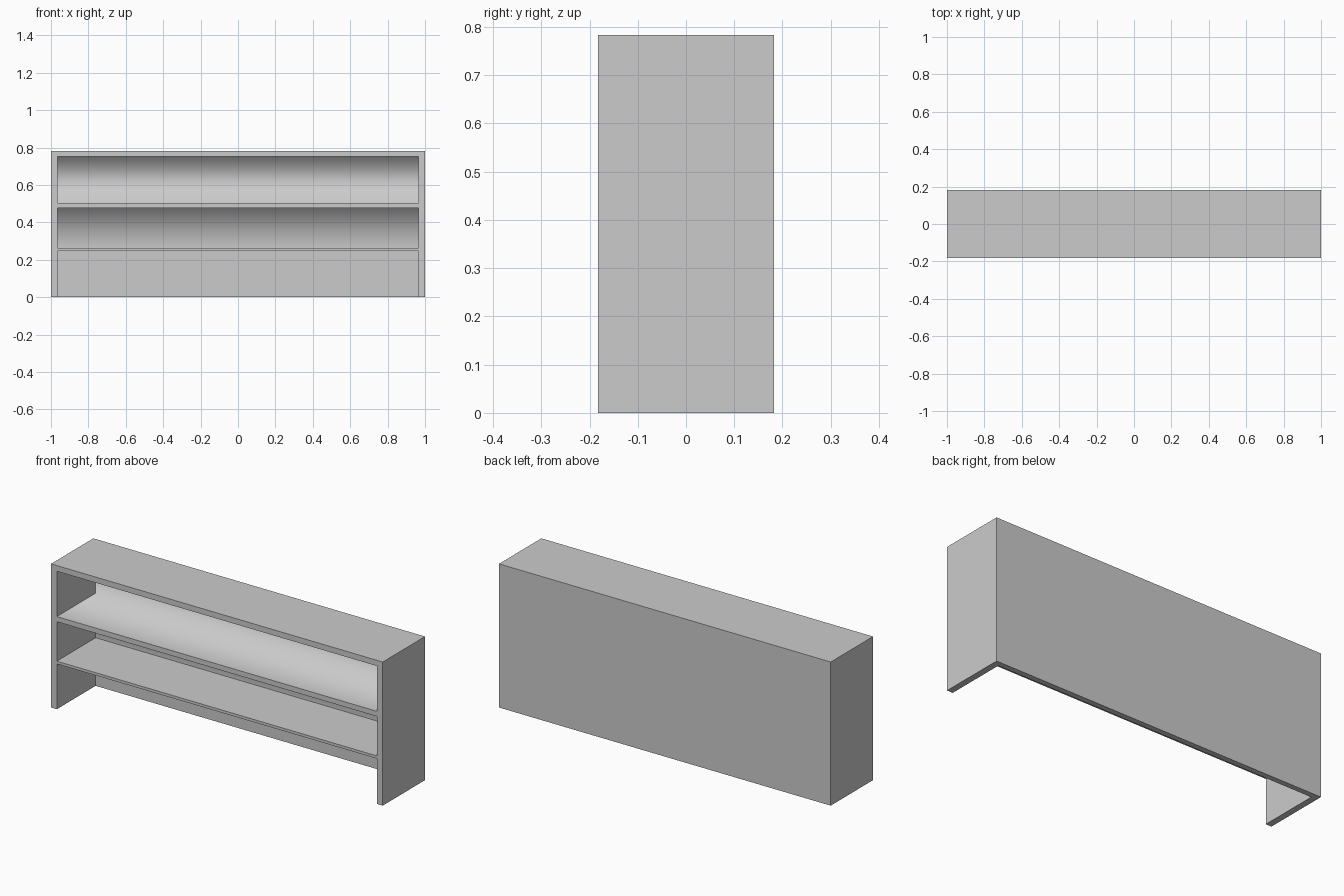
import bpy, bmesh

if "Cube" in bpy.data.objects:
    bpy.data.objects.remove(bpy.data.objects["Cube"])

W, D, H = 1.0, 0.182, 0.783      # half width, half depth, height
SIDE, BACK = 0.035, 0.03         # panel thicknesses
INNER = W - SIDE
YB = D - BACK                    # inner face of the back panel


def finish(name, bm):
    bmesh.ops.recalc_face_normals(bm, faces=bm.faces)
    mesh = bpy.data.meshes.new(name)
    bm.to_mesh(mesh)
    bm.free()
    obj = bpy.data.objects.new(name, mesh)
    bpy.context.collection.objects.link(obj)
    return obj


def extrude_x(name, profile, x0, x1, smooth=()):
    """Sweep a (y, z) outline along x; listed outline segments shade smooth."""
    bm = bmesh.new()
    a = [bm.verts.new((x0, y, z)) for y, z in profile]
    b = [bm.verts.new((x1, y, z)) for y, z in profile]
    n = len(profile)
    for i in range(n):
        j = (i + 1) % n
        f = bm.faces.new((a[i], a[j], b[j], b[i]))
        f.smooth = i in smooth
    bm.faces.new(a)
    bm.faces.new(b)
    return finish(name, bm)


# Side panels, full height
side_outline = [(-D, 0), (D, 0), (D, H), (-D, H)]
for name, x0, x1 in (("left_side_panel", -W, -INNER), ("right_side_panel", INNER, W)):
    extrude_x(name, side_outline, x0, x1)

# Top, back and both shelves as one section; compartment linings blend smoothly
section = [
    (D, 0), (D, H), (-D, H),
    (-D, 0.752), (YB, 0.752), (YB, 0.505), (-D, 0.505),    # upper compartment
    (-D, 0.477), (YB, 0.477), (YB, 0.262), (-D, 0.262),    # lower compartment
    (-D, 0.247), (YB, 0.247), (YB, 0),                     # open base
]
extrude_x("top_back_and_shelves", section, -INNER, INNER, smooth=(3, 4, 5, 7, 8))
